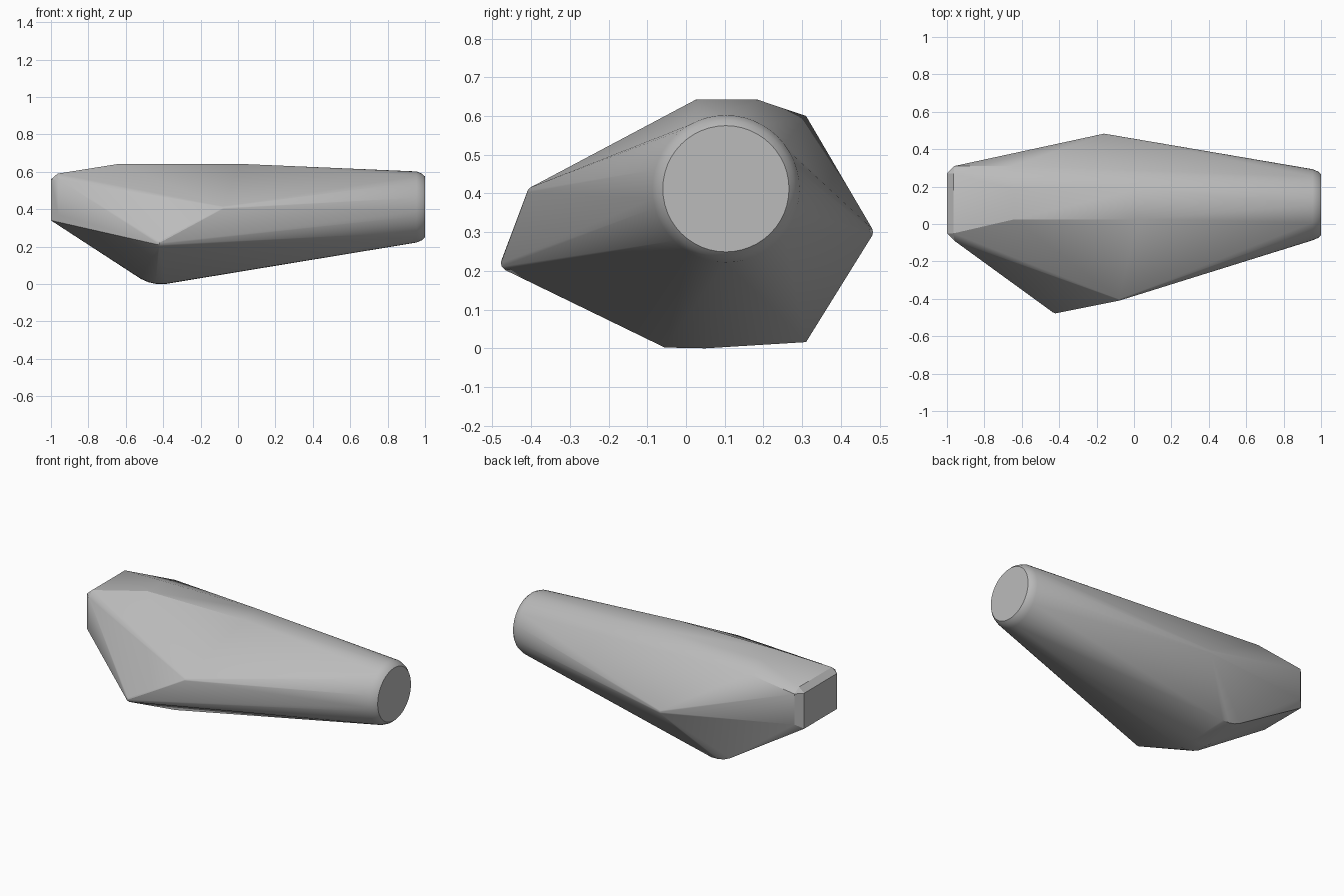
import bpy, bmesh, math

cube = bpy.data.objects.get("Cube")
if cube:
    bpy.data.objects.remove(cube, do_unlink=True)

grey = bpy.data.materials.new("plain grey")
grey.use_nodes = True
colour = (0.5, 0.5, 0.5, 1)
grey.diffuse_color = colour
grey.node_tree.nodes["Principled BSDF"].inputs["Base Color"].default_value = colour

points = []


def ring(x, radius, sides=48):
    """Circle of points facing along x, on the axis of the round end."""
    for i in range(sides):
        a = 2 * math.pi * i / sides
        points.append((x, 0.103 + radius * math.cos(a), 0.412 + radius * math.sin(a)))


def knob(x, y, z, r=0.02):
    """Small ball of points that rounds off a corner."""
    for i in range(8):
        a = math.pi * i / 4
        for h in (-0.9, -0.45, 0, 0.45, 0.9):
            w = r * math.sqrt(1 - h * h)
            points.append((x + w * math.cos(a), y + w * math.sin(a), z + r * h))


# Round end with a softened rim
for x, radius in ((1, 0.163), (0.985, 0.177), (0.955, 0.19)):
    ring(x, radius)

# Blunt rectangular end with bevelled top and sides
for inner, outer in ((-0.05, -0.09), (0.27, 0.31)):
    points += [(-1, inner, 0.34), (-1, inner, 0.56), (-0.965, inner, 0.59),
               (-0.96, outer, 0.37), (-0.96, outer, 0.56)]

# Flat top and its rear shoulder
for x in (-0.64, 0.02):
    points += [(x, y, 0.642) for y in (0.025, 0.185)]
points.append((-0.65, 0.31, 0.60))

# Side corners
knob(-0.42, -0.458, 0.22)
knob(-0.08, -0.395, 0.402, 0.015)
knob(-0.16, 0.463, 0.30)

# Rounded keel
for x, z in ((-0.52, 0.03), (-0.48, 0.012), (-0.44, 0.003), (-0.39, 0.002)):
    points += [(x, -0.055, z), (x, 0.05, z - 0.002), (x, 0.31, z + 0.014)]

# Wrap everything in one tight skin
bm = bmesh.new()
for p in points:
    bm.verts.new((p[0], p[1], max(p[2], 0)))
result = bmesh.ops.convex_hull(bm, input=bm.verts)
loose = [v for v in bm.verts if not v.link_faces]
bmesh.ops.delete(bm, geom=loose, context='VERTS')
bmesh.ops.dissolve_limit(bm, angle_limit=math.radians(0.5), verts=bm.verts, edges=bm.edges)
bmesh.ops.recalc_face_normals(bm, faces=bm.faces)
mesh = bpy.data.meshes.new("faceted_body")
bm.to_mesh(mesh)
bm.free()
mesh.materials.append(grey)

body = bpy.data.objects.new("faceted_body", mesh)
bpy.context.collection.objects.link(body)
bpy.ops.object.select_all(action='DESELECT')
body.select_set(True)
bpy.context.view_layer.objects.active = body
bpy.ops.object.shade_smooth_by_angle(angle=math.radians(25))
